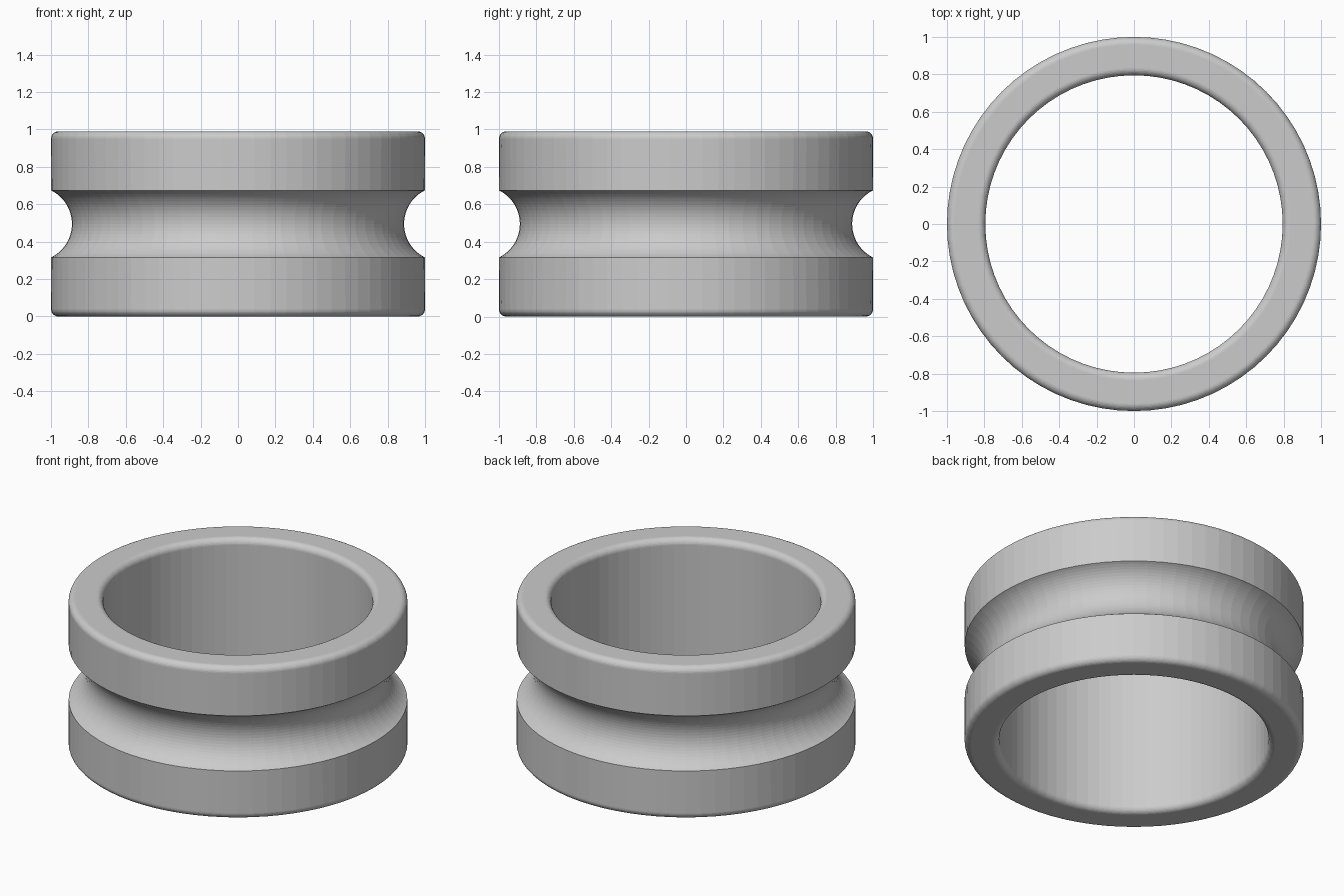
import bpy
import bmesh
from math import sin, cos, pi, radians, asin
from mathutils import Matrix

cube = bpy.data.objects.get("Cube")
if cube:
    bpy.data.objects.remove(cube, do_unlink=True)

HEIGHT, OUTER, INNER = 0.99, 1.0, 0.795
FILLET, GROOVE, GROOVE_HALF, GROOVE_FLOOR = 0.04, 0.2, 0.179, 0.888
SEGMENTS = 72


def arc(r, z, radius, start, end, steps):
    """Points of an arc in the radius-height plane, angles in degrees."""
    angles = [radians(start + (end - start) * i / steps) for i in range(steps + 1)]
    return [(r + radius * cos(a), z + radius * sin(a)) for a in angles]


# Closed cross-section, anticlockwise: rounded corners and a round outer groove
low, high = FILLET, HEIGHT - FILLET
out_r, in_r = OUTER - FILLET, INNER + FILLET
half_angle = asin(GROOVE_HALF / GROOVE) * 180 / pi
profile = arc(out_r, low, FILLET, -90, 0, 8)
profile += arc(GROOVE_FLOOR + GROOVE, HEIGHT / 2, GROOVE,
               180 + half_angle, 180 - half_angle, 24)
profile += arc(out_r, high, FILLET, 0, 90, 8)
profile += arc(in_r, high, FILLET, 90, 180, 8)
profile += arc(in_r, low, FILLET, 180, 270, 8)

# Revolve the section into a ring
bm = bmesh.new()
rings = []
for i in range(SEGMENTS):
    turn = Matrix.Rotation(2 * pi * i / SEGMENTS, 3, 'Z')
    rings.append([bm.verts.new(turn @ bm.verts.new((r, 0, z)).co) for r, z in profile])
for i, ring in enumerate(rings):
    following = rings[(i + 1) % SEGMENTS]
    for j in range(len(profile)):
        k = (j + 1) % len(profile)
        bm.faces.new((ring[j], following[j], following[k], ring[k]))
bmesh.ops.delete(bm, geom=[v for v in bm.verts if not v.link_faces], context='VERTS')
bmesh.ops.recalc_face_normals(bm, faces=bm.faces)
mesh = bpy.data.meshes.new("grooved_ring")
bm.to_mesh(mesh)
bm.free()
ring_object = bpy.data.objects.new("grooved_ring", mesh)
bpy.context.collection.objects.link(ring_object)

# Plain grey material
grey = bpy.data.materials.new("light_grey")
grey.use_nodes = True
colour = (0.6, 0.6, 0.6, 1)
grey.diffuse_color = colour
grey.node_tree.nodes["Principled BSDF"].inputs["Base Color"].default_value = colour
mesh.materials.append(grey)
